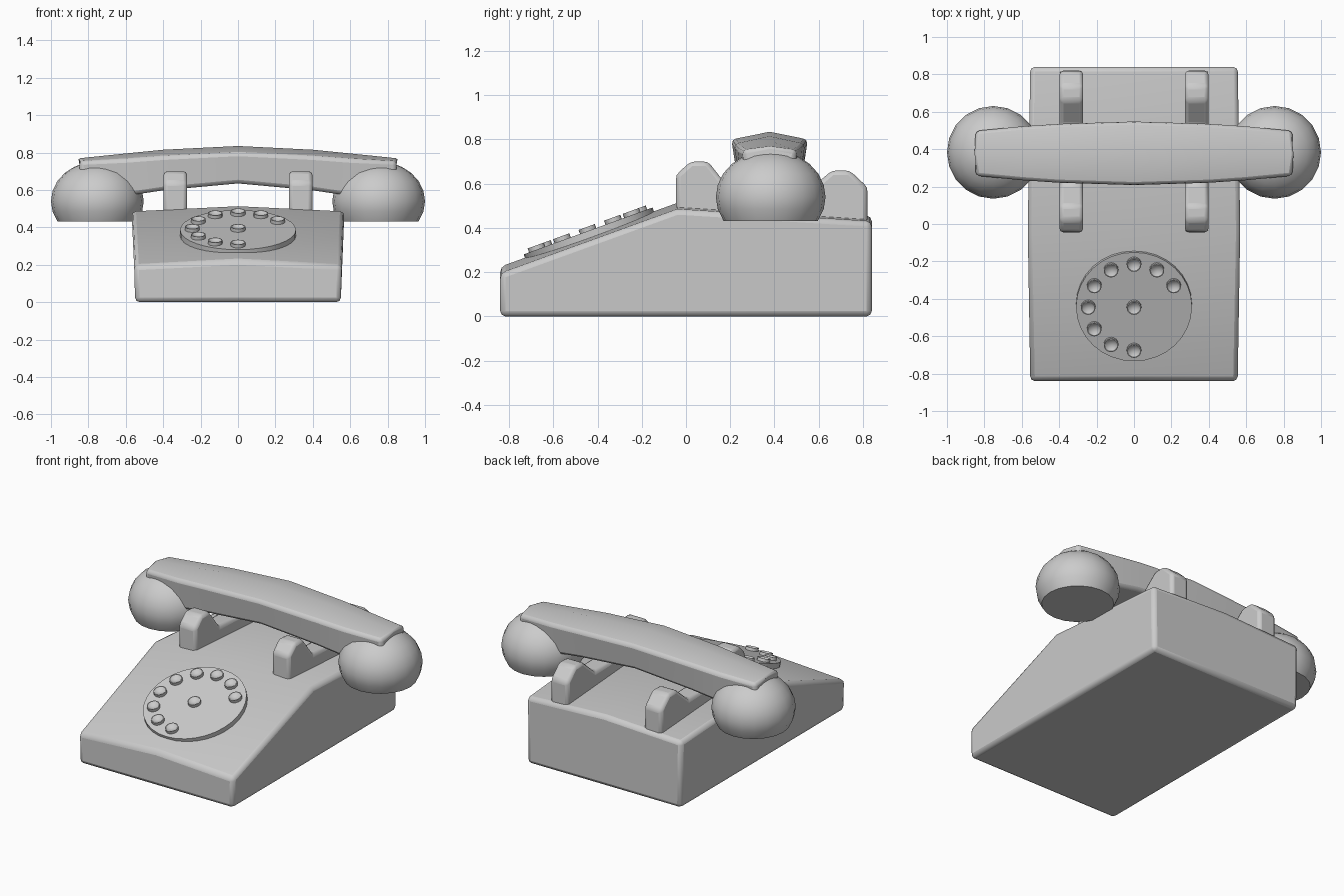
import bpy, bmesh, math
from mathutils import Matrix, Vector

if "Cube" in bpy.data.objects:
    bpy.data.objects.remove(bpy.data.objects["Cube"])


def finish(name, bm, bevel=0.0, segments=2, angle=35):
    bmesh.ops.recalc_face_normals(bm, faces=bm.faces)
    me = bpy.data.meshes.new(name)
    bm.to_mesh(me)
    bm.free()
    ob = bpy.data.objects.new(name, me)
    bpy.context.collection.objects.link(ob)
    if bevel:
        m = ob.modifiers.new("Bevel", 'BEVEL')
        m.width, m.segments = bevel, segments
        m.limit_method, m.angle_limit = 'ANGLE', math.radians(30)
    bpy.ops.object.select_all(action='DESELECT')
    ob.select_set(True)
    bpy.context.view_layer.objects.active = ob
    bpy.ops.object.shade_smooth_by_angle(angle=math.radians(angle))
    return ob


def loft(name, rings, **kw):
    """Skin closed rings of equal length and cap both ends."""
    bm = bmesh.new()
    vs = [[bm.verts.new(p) for p in r] for r in rings]
    n = len(vs[0])
    for a, b in zip(vs, vs[1:]):
        for i in range(n):
            j = (i + 1) % n
            bm.faces.new((a[i], a[j], b[j], b[i]))
    bm.faces.new(vs[0])
    bm.faces.new(vs[-1])
    return finish(name, bm, **kw)


def lathe(name, profile, sides, matrix, **kw):
    """Turn (radius, height) points around local z."""
    rings = [[matrix @ Vector((r * math.cos(t), r * math.sin(t), z))
              for t in (2 * math.pi * i / sides for i in range(sides))]
             for r, z in profile]
    return loft(name, rings, **kw)


# Wedge body with a crowned top: half width, y, side z, centre rise
body = [(.55, -.84, 0, 0), (.555, -.84, .195, .03), (.57, -.04, .485, .028),
        (.555, .84, .43, .025), (.55, .84, 0, 0)]
loft("body", [[(s * w, y, z + (rise if s == 0 else 0)) for w, y, z, rise in body]
              for s in (-1, 0, 1)], bevel=.025)

# Cradle rails with a saddle for the handset
rail = [(-.045, .40), (-.045, .64), (.02, .70), (.10, .70), (.21, .56),
        (.53, .55), (.66, .66), (.74, .66), (.82, .585), (.82, .40)]
for side, label in ((-1, "left"), (1, "right")):
    loft("cradle_" + label, [[(side * .335 + d, y, z) for y, z in rail]
                             for d in (-.063, .063)], bevel=.02)

# Arched handset bar: x, half depth, top z, edge drop, bottom z
half = [(0, .173, .835, .035, .635), (.4, .16, .815, .035, .598),
        (.6, .146, .795, .03, .568), (.845, .122, .768, .015, .56)]
stations = [(-s[0],) + s[1:] for s in half[:0:-1]] + half
rings = []
for x, d, top, drop, low in stations:
    bulge = math.copysign(.018, x) if abs(x) > .8 else 0
    yc = .378
    rings.append([(x, yc - d, top - drop), (x + bulge, yc, top), (x, yc + d, top - drop),
                  (x, yc + d * .85, low), (x + bulge, yc, low), (x, yc - d * .85, low)])
loft("handset_bar", rings, bevel=.02)

# Rounded ear and mouth pieces with flat undersides
dome = [(.248 * math.cos(a), .212 * math.sin(a))
        for a in (math.radians(v) for v in (-31, -15, 0, 15, 30, 45, 60, 75, 88))]
for side, label in ((-1, "earpiece"), (1, "mouthpiece")):
    lathe(label, dome, 20, Matrix.Translation((side * .752, .383, .54)))

# Tilted dial plate
dial = Matrix.Translation((0, -.435, .366)) @ Matrix.Rotation(math.radians(20), 4, 'X')
lathe("dial", [(.31, -.03), (.31, .022)], 32, dial)

# Dished finger pads around the dial, and one in the middle
pad = [(.039, .01), (.039, .041), (.034, .041), (.022, .032), (.006, .028)]
spots = [(0, 0)] + [(.245 * math.cos(math.radians(a)), .245 * math.sin(math.radians(a)))
                    for a in range(30, 271, 30)]
for i, (x, y) in enumerate(spots):
    lathe(f"finger_pad_{i}", pad, 16, dial @ Matrix.Translation((x, y, 0)))
